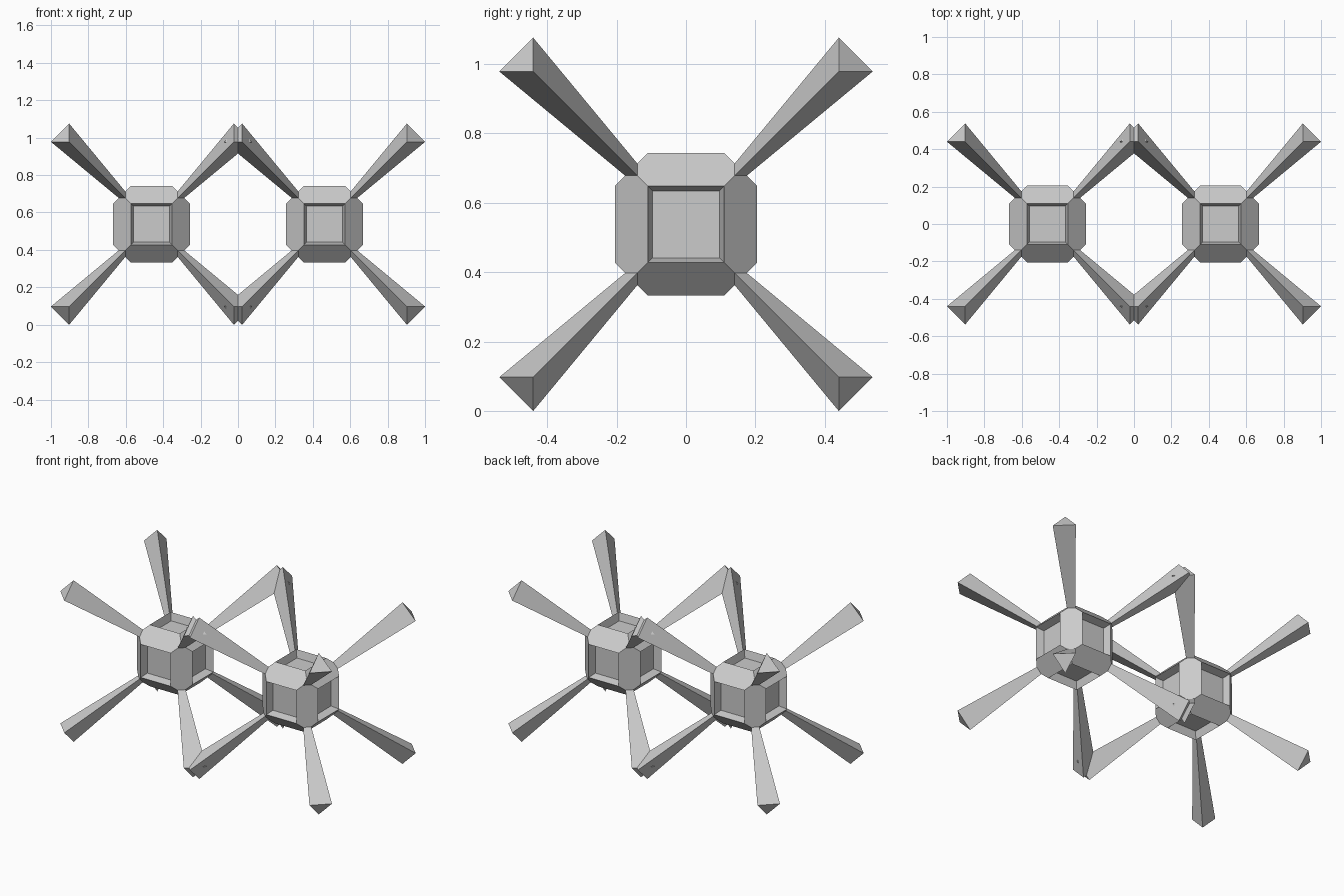
import bpy, bmesh
from itertools import product
from mathutils import Vector

if "Cube" in bpy.data.objects:
    bpy.data.objects.remove(bpy.data.objects["Cube"])

CX, CZ = 0.4625, 0.5375          # unit centre offsets
SQ, IN = 0.205, 0.11             # square face distance / half width
ROOT = (0.175, 0.14)             # corner triangle where an arm starts
TIP = (0.5375, 0.44)             # triangle at the arm end

grey = bpy.data.materials.new("light grey")
grey.diffuse_color = (0.6, 0.6, 0.6, 1)
grey.use_nodes = True
grey.node_tree.nodes["Principled BSDF"].inputs["Base Color"].default_value = grey.diffuse_color


def corner_triangle(big, small, signs):
    """Three points around one cube corner, one stretched along each axis."""
    pts = []
    for axis in range(3):
        p = [small * s for s in signs]
        p[axis] = big * signs[axis]
        pts.append(Vector(p))
    return pts


def hull(bm, pts):
    verts = [bm.verts.new(p) for p in pts]
    bmesh.ops.convex_hull(bm, input=verts)
    return verts


def finish(bm, name, cx):
    me = bpy.data.meshes.new(name)
    bm.to_mesh(me)
    bm.free()
    me.materials.append(grey)
    ob = bpy.data.objects.new(name, me)
    ob.location = (cx, 0, CZ)
    bpy.context.collection.objects.link(ob)


SIGNS = list(product((-1, 1), repeat=3))


def make_body(name, cx):
    # bevelled cube hull with flat faces merged
    bm = bmesh.new()
    pts = []
    for s in SIGNS:
        pts += corner_triangle(SQ, IN, s) + corner_triangle(*ROOT, s)
    hull(bm, pts)
    bmesh.ops.dissolve_limit(bm, angle_limit=0.02, verts=bm.verts, edges=bm.edges)
    bmesh.ops.recalc_face_normals(bm, faces=bm.faces)
    # recessed square panels
    squares = [f for f in bm.faces if max(abs(c) for c in f.normal) > 0.99]
    bmesh.ops.inset_individual(bm, faces=squares, thickness=0.019, depth=-0.05)
    # open the corners where the arms attach
    corners = [f for f in bm.faces if len(f.verts) == 3]
    bmesh.ops.delete(bm, geom=corners, context='FACES_ONLY')
    finish(bm, name, cx)


def make_arms(name, cx):
    # eight flaring three-sided arms
    bm = bmesh.new()
    roots = set()
    for s in SIGNS:
        base = corner_triangle(*ROOT, s)
        verts = hull(bm, base + corner_triangle(*TIP, s))
        roots.update(verts[:3])
    bmesh.ops.dissolve_limit(bm, angle_limit=0.02, verts=bm.verts, edges=bm.edges)
    bmesh.ops.recalc_face_normals(bm, faces=bm.faces)
    caps = [f for f in bm.faces if all(v in roots for v in f.verts)]
    bmesh.ops.delete(bm, geom=caps, context='FACES_ONLY')
    finish(bm, name, cx)


for side, cx in (("left", -CX), ("right", CX)):
    make_body(side + "_body", cx)
    make_arms(side + "_arms", cx)
